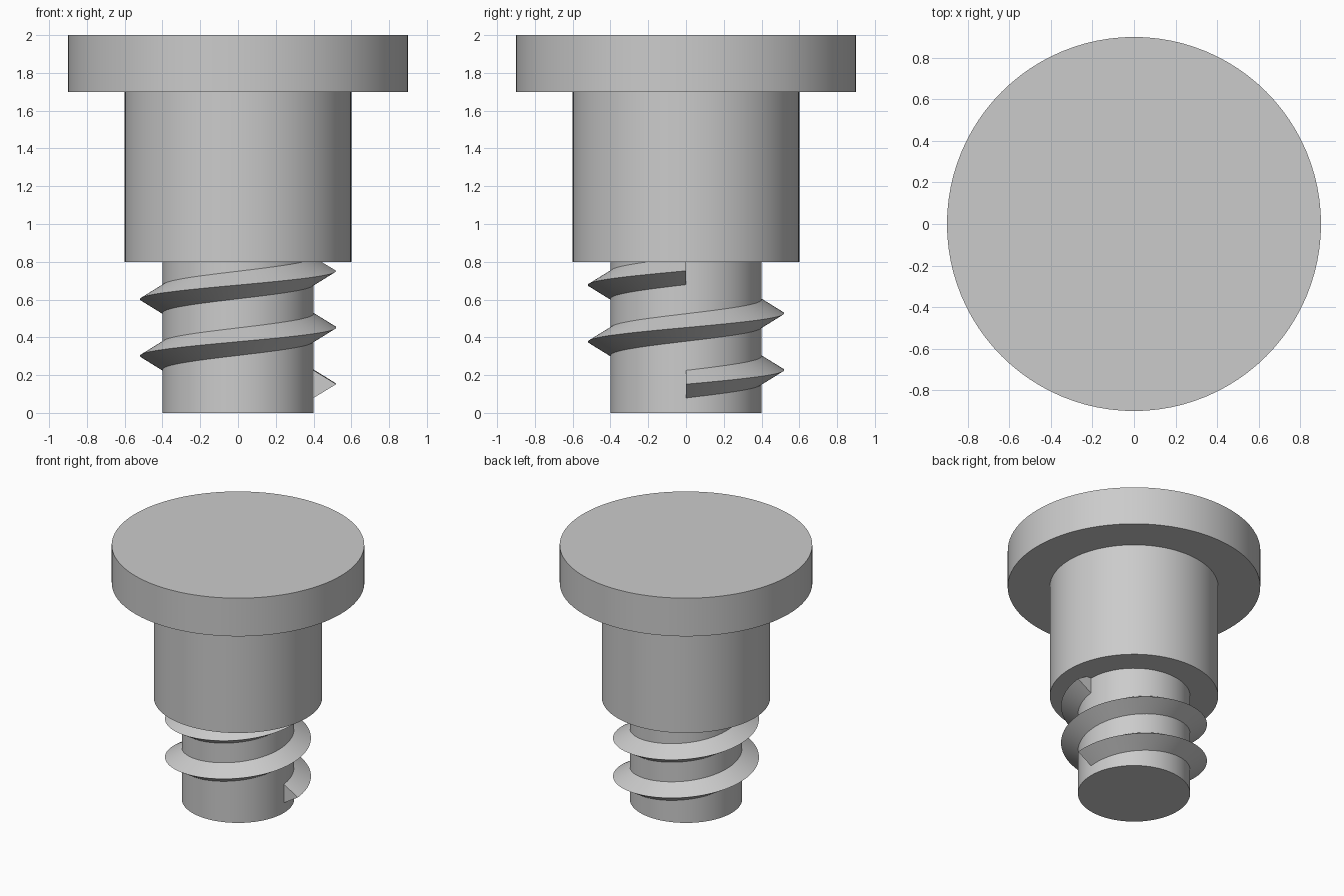
import bpy
import bmesh
from math import cos, sin, pi, radians

cube = bpy.data.objects.get("Cube")
if cube:
    bpy.data.objects.remove(cube, do_unlink=True)

SEGMENTS = 96
GREY = (0.6, 0.6, 0.6, 1)

# Single plain grey material
grey = bpy.data.materials.new("plain grey")
grey.use_nodes = True
grey.diffuse_color = GREY
grey.node_tree.nodes["Principled BSDF"].inputs["Base Color"].default_value = GREY


def finish(name, bm):
    bmesh.ops.recalc_face_normals(bm, faces=bm.faces)
    mesh = bpy.data.meshes.new(name)
    bm.to_mesh(mesh)
    bm.free()
    mesh.materials.append(grey)
    obj = bpy.data.objects.new(name, mesh)
    bpy.context.collection.objects.link(obj)
    bpy.ops.object.select_all(action="DESELECT")
    obj.select_set(True)
    bpy.context.view_layer.objects.active = obj
    bpy.ops.object.shade_smooth_by_angle(angle=radians(30))
    return obj


# Stepped body: core shaft, collar and head in one turned profile
def turned_body(name, profile):
    bm = bmesh.new()
    rings = [[bm.verts.new((r * cos(2 * pi * i / SEGMENTS), r * sin(2 * pi * i / SEGMENTS), z))
              for i in range(SEGMENTS)] for r, z in profile]
    for low, high in zip(rings, rings[1:]):
        for i in range(SEGMENTS):
            j = (i + 1) % SEGMENTS
            bm.faces.new((low[i], low[j], high[j], high[i]))
    bm.faces.new(rings[0])
    bm.faces.new(rings[-1])
    return finish(name, bm)


# Helical thread: triangular section swept upwards around the shaft, capped at both ends
def helical_thread(name, section, start_z, pitch, turns):
    bm = bmesh.new()
    rings = []
    for i in range(turns * SEGMENTS + 1):
        a = 2 * pi * i / SEGMENTS
        rise = start_z + pitch * i / SEGMENTS
        rings.append([bm.verts.new((r * cos(a), r * sin(a), rise + z)) for r, z in section])
    for a, b in zip(rings, rings[1:]):
        for k in range(3):
            n = (k + 1) % 3
            bm.faces.new((a[k], a[n], b[n], b[k]))
    bm.faces.new(rings[0])
    bm.faces.new(rings[-1])
    return finish(name, bm)


turned_body("stepped_body", [(0.4, 0), (0.4, 0.8), (0.6, 0.8), (0.6, 1.7), (0.9, 1.7), (0.9, 2)])
helical_thread("thread", [(0.395, -0.076), (0.52, 0), (0.395, 0.076)], 0.152, 0.3, 2)
